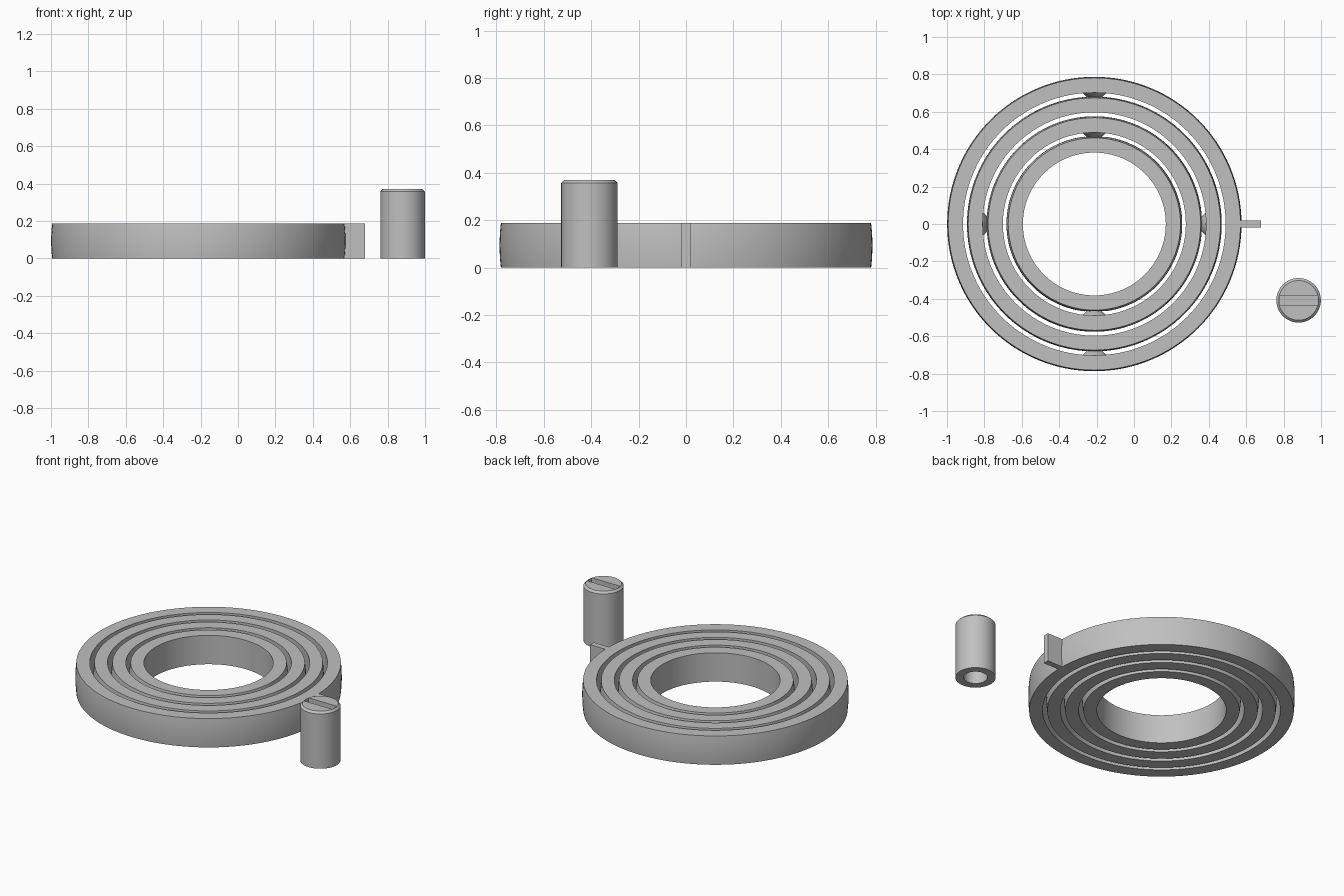
import bpy, bmesh, math
from mathutils import Matrix, Vector

if "Cube" in bpy.data.objects:
    bpy.data.objects.remove(bpy.data.objects["Cube"])

CX, H = -0.212, 0.188          # ring centre and ring height
MID = H / 2
OUTER = [0.787, 0.681, 0.576, 0.470]
INNER = [0.702, 0.597, 0.489, 0.382]
CONE = 0.064                   # pivot radius and length (45 degrees)

grey = bpy.data.materials.new("light_grey")
grey.diffuse_color = (0.53, 0.53, 0.53, 1)
grey.use_nodes = True
grey.node_tree.nodes["Principled BSDF"].inputs["Base Color"].default_value = grey.diffuse_color


def make(name, bm):
    bmesh.ops.recalc_face_normals(bm, faces=bm.faces)
    me = bpy.data.meshes.new(name)
    bm.to_mesh(me)
    bm.free()
    ob = bpy.data.objects.new(name, me)
    bpy.context.collection.objects.link(ob)
    me.materials.append(grey)
    return ob


def lathe(name, profile, centre, steps, closed):
    """Spin an (r, z) profile around a vertical axis."""
    bm = bmesh.new()
    vs = [bm.verts.new((r, 0, z)) for r, z in profile]
    es = [bm.edges.new(p) for p in zip(vs, vs[1:])]
    if closed:
        es.append(bm.edges.new((vs[-1], vs[0])))
    bmesh.ops.spin(bm, geom=vs + es, axis=(0, 0, 1), cent=(0, 0, 0),
                   angle=2 * math.pi, steps=steps, use_duplicate=False)
    bmesh.ops.remove_doubles(bm, verts=bm.verts, dist=1e-5)
    bmesh.ops.translate(bm, verts=bm.verts, vec=centre)
    return make(name, bm)


def box(name, lo, hi):
    bm = bmesh.new()
    bmesh.ops.create_cube(bm, size=1)
    lo, hi = Vector(lo), Vector(hi)
    bmesh.ops.scale(bm, verts=bm.verts, vec=hi - lo)
    bmesh.ops.translate(bm, verts=bm.verts, vec=(lo + hi) / 2)
    return make(name, bm)


def cones(name, base, tip, angle):
    """Two opposed 45 degree cones pointing at the ring centre."""
    bm = bmesh.new()
    length = base - tip
    for turn in (angle, angle + math.pi):
        m = (Matrix.Translation((CX, 0, MID)) @ Matrix.Rotation(turn, 4, 'Z')
             @ Matrix.Translation(((base + tip) / 2, 0, 0))
             @ Matrix.Rotation(-math.pi / 2, 4, 'Y'))
        bmesh.ops.create_cone(bm, cap_ends=True, segments=48, radius1=length,
                              radius2=0, depth=length, matrix=m)
    return make(name, bm)


def cut(ob, cutter):
    mod = ob.modifiers.new("cut", 'BOOLEAN')
    mod.operation, mod.solver, mod.object = 'DIFFERENCE', 'EXACT', cutter
    bpy.context.view_layer.objects.active = ob
    bpy.ops.object.modifier_apply(modifier=mod.name)
    bpy.data.objects.remove(cutter)


# nested rings: spherical outside, straight bore
rings = []
for i, (ro, ri) in enumerate(zip(OUTER, INNER)):
    arc = [(math.sqrt(ro ** 2 - (MID * t) ** 2), MID * (1 + t))
           for t in (k / 4 for k in range(-4, 5))]
    rings.append(lathe(f"ring_{i + 1}", [(ri, 0)] + arc + [(ri, H)],
                       (CX, 0, 0), 128, True))

# pivot cones inside each ring, with matching sockets in the next ring
for i in range(3):
    angle = math.pi / 2 if i % 2 == 0 else 0
    cones(f"pivots_{i + 1}", INNER[i] + 0.01, INNER[i] - CONE, angle)
    cut(rings[i + 1], cones("socket_cutter", INNER[i] + 0.005,
                            INNER[i] - CONE - 0.015, angle))

# tab on the outer ring
box("tab", (CX + 0.76, -0.019, 0), (0.68, 0.019, H))

# separate pin with chamfered top, blind bore below and a slot on top
PX, PY, R, PH = 0.88, -0.408, 0.119, 0.37
pin = lathe("pin", [(0, 0.2), (0.07, 0.2), (0.07, 0), (R, 0), (R, PH - 0.013),
                    (R - 0.013, PH), (0, PH)], (PX, PY, 0), 64, False)
cut(pin, box("slot_cutter", (PX - 0.103, PY - 0.025, PH - 0.035),
             (PX + 0.103, PY + 0.025, PH + 0.05)))

# smooth shading with crisp edges
bpy.ops.object.select_all(action='SELECT')
bpy.context.view_layer.objects.active = pin
bpy.ops.object.shade_smooth_by_angle(angle=math.radians(30))
